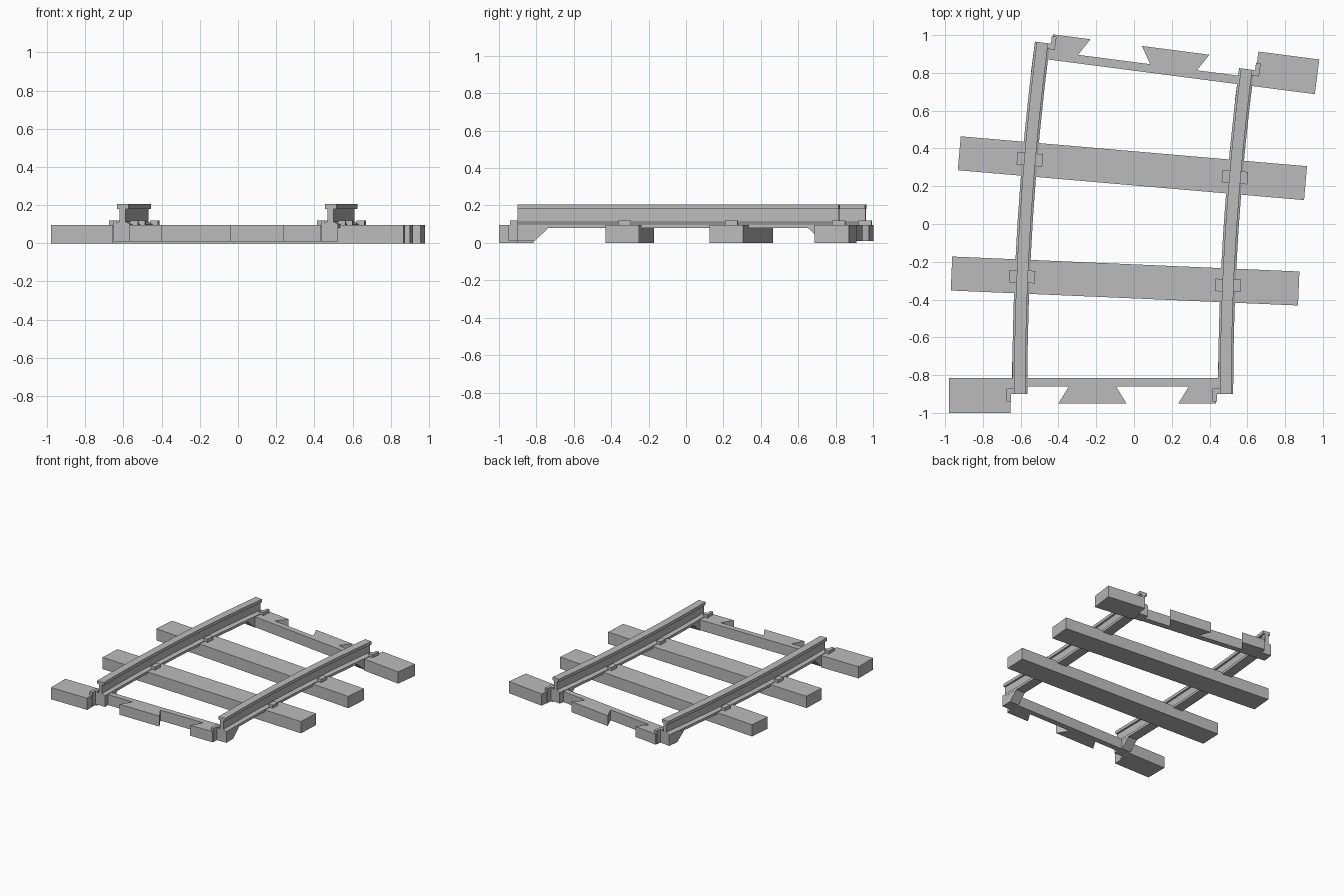
import bpy, bmesh, math
from mathutils import Matrix, Vector

cube = bpy.data.objects.get("Cube")
if cube:
    bpy.data.objects.remove(cube)

# Layout of the curved track
RADIUS, SWEEP = 13.9, math.radians(7.4)
START = Vector((-0.06, -0.9, 0))
GAUGE = 0.545
TOP = 0.095

grey = bpy.data.materials.new("track_grey")
grey.use_nodes = True
COLOUR = (0.5, 0.5, 0.5, 1)
grey.diffuse_color = COLOUR
grey.node_tree.nodes["Principled BSDF"].inputs["Base Color"].default_value = COLOUR


def frame(angle):
    """Track frame at an angle along the curve: x across, y along."""
    offset = Vector((RADIUS * (1 - math.cos(angle)), RADIUS * math.sin(angle), 0))
    return Matrix.Translation(START + offset) @ Matrix.Rotation(-angle, 4, 'Z')


def loft(name, rings):
    """Solid through matching rings of points, capped at both ends."""
    bm = bmesh.new()
    loops = [[bm.verts.new(p) for p in ring] for ring in rings]
    n = len(loops[0])
    for a, b in zip(loops, loops[1:]):
        for i in range(n):
            j = (i + 1) % n
            bm.faces.new((a[i], a[j], b[j], b[i]))
    bm.faces.new(loops[0])
    bm.faces.new(loops[-1])
    bmesh.ops.recalc_face_normals(bm, faces=bm.faces)
    mesh = bpy.data.meshes.new(name)
    bm.to_mesh(mesh)
    bm.free()
    mesh.materials.append(grey)
    obj = bpy.data.objects.new(name, mesh)
    bpy.context.collection.objects.link(obj)
    return obj


def slab(name, place, outline, low, high):
    """Upright prism from a plan outline."""
    loft(name, [[place @ Vector((x, y, z)) for x, y in outline] for z in (low, high)])


def box(name, place, x0, x1, y0, y1, low, high):
    slab(name, place, [(x0, y0), (x1, y0), (x1, y1), (x0, y1)], low, high)


# Rails swept along the curve
half = [(0.04, 0.08), (0.04, 0.1), (0.015, 0.113), (0.015, 0.18), (0.03, 0.18), (0.03, 0.205)]
profile = half + [(-x, z) for x, z in reversed(half)]
STEPS = 8
for side, label in ((-1, "right"), (1, "left")):
    rings = []
    for i in range(STEPS + 1):
        place = frame(SWEEP * i / STEPS)
        rings.append([place @ Vector((side * GAUGE + x, 0, z)) for x, z in profile])
    loft(label + "_rail", rings)

# Full sleepers with rail clips
for k in (1, 2):
    place = frame(SWEEP * k / 3)
    box(f"sleeper_{k}", place, -0.92, 0.92, -0.09, 0.09, 0, TOP)
    for rail in (-GAUGE, GAUGE):
        for s in (-1, 1):
            a, b = sorted((rail + s * 0.028, rail + s * 0.068))
            box("rail_clip", place, a, b, -0.033, 0.033, 0.085, 0.12)

# Connector ends, the far one turned half around
far = frame(SWEEP) @ Matrix.Rotation(math.pi, 4, 'Z')
BASE = 0.01
for label, place in (("front", frame(0)), ("back", far)):
    slab(label + "_half_sleeper", place,
         [(-0.92, -0.1), (-0.595, -0.1), (-0.595, 0), (-0.58, 0), (-0.58, 0.085), (-0.92, 0.085)],
         0, TOP)
    box(label + "_tie_bar", place, -0.55, 0.55, 0.04, 0.085, BASE, TOP)
    slab(label + "_dovetail", place,
         [(-0.34, -0.05), (0.02, -0.05), (-0.035, 0.04), (-0.285, 0.04)], BASE, TOP)
    slab(label + "_half_dovetail", place,
         [(0.295, -0.05), (0.495, -0.05), (0.495, 0), (0.51, 0), (0.51, 0.04), (0.35, 0.04)],
         BASE, TOP)
    for rail in (-GAUGE, GAUGE):
        # Sloped support under the rail end
        side_profile = [(0, BASE), (0.09, BASE), (0.17, 0.085), (0, 0.085)]
        loft(label + "_rail_support",
             [[place @ Vector((rail + x, y, z)) for y, z in side_profile] for x in (-0.04, 0.04)])
        # Stepped end clip
        slab(label + "_end_clip", place,
             [(rail - 0.07, -0.04), (rail - 0.045, -0.04), (rail - 0.045, 0),
              (rail - 0.028, 0), (rail - 0.028, 0.03), (rail - 0.07, 0.03)], BASE, 0.12)
